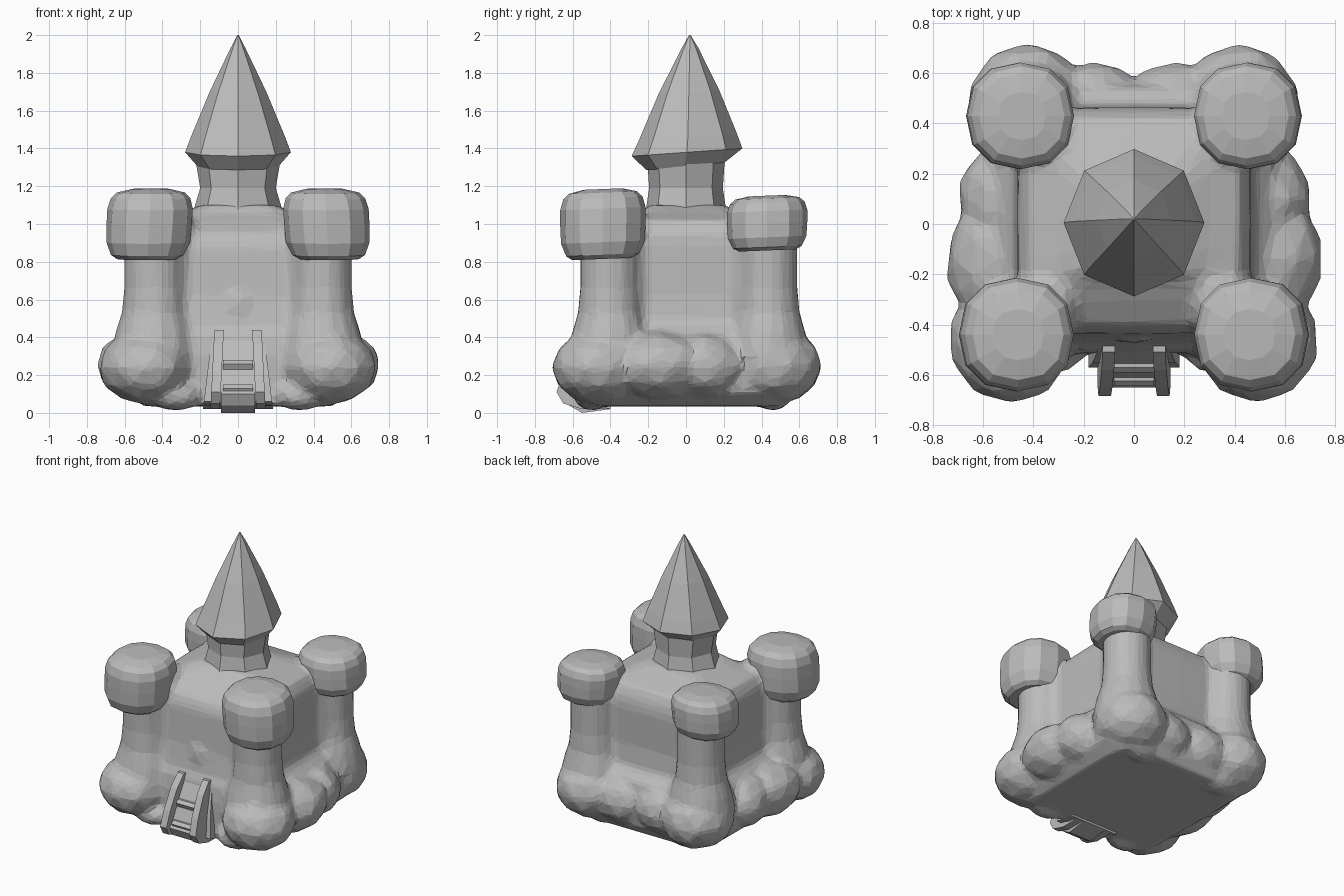
import bpy, bmesh, math, random
from mathutils import Vector

random.seed(4)
cube = bpy.data.objects.get("Cube")
if cube:
    bpy.data.objects.remove(cube, do_unlink=True)

stone = bpy.data.materials.new("grey stone")
stone.use_nodes = True
GREY = (0.5, 0.5, 0.5, 1)
stone.diffuse_color = GREY
stone.node_tree.nodes["Principled BSDF"].inputs["Base Color"].default_value = GREY


def finish(name, bm):
    bmesh.ops.recalc_face_normals(bm, faces=bm.faces)
    mesh = bpy.data.meshes.new(name)
    bm.to_mesh(mesh)
    bm.free()
    mesh.materials.append(stone)
    obj = bpy.data.objects.new(name, mesh)
    bpy.context.collection.objects.link(obj)
    return obj


def loft(name, rings, sides, power=2, tilt=0.0):
    """Rings of (z, centre x, centre y, radius x, radius y); high power is squarer."""
    def squared(c):
        return math.copysign(abs(c) ** (2 / power), c)
    bm = bmesh.new()
    loops = []
    for z, cx, cy, rx, ry in rings:
        loop = []
        for i in range(sides):
            a = math.tau * i / sides
            dy = ry * squared(math.sin(a))
            loop.append(bm.verts.new((cx + rx * squared(math.cos(a)), cy + dy, z + tilt * dy)))
        loops.append(loop)
    for low, high in zip(loops, loops[1:]):
        for i in range(sides):
            j = (i + 1) % sides
            bm.faces.new((low[i], low[j], high[j], high[i]))
    bm.faces.new(loops[0][::-1])
    bm.faces.new(loops[-1])
    return finish(name, bm)


def boulder(name, centre, size, rough=0.03):
    bm = bmesh.new()
    bmesh.ops.create_icosphere(bm, subdivisions=2, radius=1)
    for v in bm.verts:
        k = 1 + random.uniform(-rough, rough)
        v.co = Vector([c + s * k * p for c, s, p in zip(centre, size, v.co)])
    return finish(name, bm)


def side_profile(name, outline, x0, x1, flare=0.0):
    """Extrude a (y, z) outline from x0 to x1, spreading towards the ground."""
    bm = bmesh.new()
    a, b = [[bm.verts.new((x + math.copysign(flare * (0.44 - z), x), y, z))
             for y, z in outline] for x in (x0, x1)]
    for i in range(len(a)):
        j = (i + 1) % len(a)
        bm.faces.new((a[i], a[j], b[j], b[i]))
    bm.faces.new(a)
    bm.faces.new(b[::-1])
    return finish(name, bm)


def fuse(name, parts):
    """Melt overlapping parts into one soft, faceted shell."""
    bm = bmesh.new()
    for part in parts:
        bm.from_mesh(part.data)
        bpy.data.objects.remove(part, do_unlink=True)
    obj = finish(name, bm)
    remesh = obj.modifiers.new("melt", "REMESH")
    remesh.mode = 'VOXEL'
    remesh.voxel_size = 0.02
    soften = obj.modifiers.new("soften", "SMOOTH")
    soften.factor = 0.5
    soften.iterations = 8
    facets = obj.modifiers.new("facets", "DECIMATE")
    facets.ratio = 0.08
    return obj


# Foundation and main hall with a sloping roof
walls = [
    loft("foundation", [
        (0.035, 0, 0.00, 0.50, 0.52),
        (0.11, 0, 0.025, 0.59, 0.54),
        (0.30, 0, 0.025, 0.59, 0.54),
        (0.41, 0, 0.02, 0.55, 0.52),
        (0.47, 0, 0.00, 0.49, 0.47),
    ], 32, 8),
    loft("main_hall", [
        (0.38, 0, 0.01, 0.51, 0.50),
        (0.47, 0, 0.00, 0.48, 0.475),
        (0.62, 0, 0.005, 0.465, 0.455),
        (0.88, 0, 0.015, 0.465, 0.45),
        (0.95, 0, 0.025, 0.46, 0.43),
        (1.02, 0, 0.06, 0.42, 0.36),
        (1.06, 0, 0.04, 0.30, 0.27),
        (1.10, 0, 0.00, 0.20, 0.20),
    ], 32, 6),
    boulder("arched_boss", (0, -0.445, 0.56), (0.085, 0.03, 0.09), 0.0),
]

# Keep and its pointed roof
loft("keep_neck", [
    (1.02, 0, 0, 0.26, 0.25),
    (1.09, 0, 0, 0.23, 0.21),
    (1.19, 0, 0, 0.20, 0.195),
    (1.34, 0, 0, 0.225, 0.205),
], 8)
loft("keep_spire", [
    (1.30, 0, -0.01, 0.21, 0.20),
    (1.38, 0, 0.005, 0.28, 0.293),
    (1.46, 0, 0.01, 0.25, 0.26),
    (1.70, 0, 0.015, 0.15, 0.16),
    (1.93, 0, 0.02, 0.04, 0.045),
    (2.00, 0, 0.02, 0.004, 0.004),
], 8, 2, 0.07)


# Corner towers: footing, shaft and flared head
def tower(label, side, foot, foot_size, shaft, head, head_r, low, high):
    sx, sy = side * shaft[0], shaft[1]
    walls.append(boulder("footing", (side * foot[0], foot[1], foot[2]), foot_size, 0.02))
    walls.append(loft("shaft", [
        (0.30, sx, sy, 0.23, 0.23),
        (0.43, sx, sy, 0.205, 0.20),
        (0.53, sx, sy, 0.172, 0.17),
        (0.66, sx, sy, 0.16, 0.158),
        (low + 0.07, sx, sy, 0.16, 0.158),
    ], 14))
    # Buttress and roof web joining the tower to the hall
    wx, wy = side * 0.36, shaft[1] * 0.8
    walls.append(loft("web", [
        (0.45, wx, wy, 0.16, 0.16),
        (0.97, wx, wy, 0.15, 0.15),
        (1.06, wx, wy, 0.10, 0.10),
    ], 12))
    hx, hy = side * head[0], head[1]
    span = high - low
    profile = [(0, 0.72), (0.06, 0.86), (0.24, 0.98), (0.5, 1.0), (0.72, 1.0),
               (0.87, 0.93), (0.95, 0.80), (1, 0.45)]
    loft(f"{label}_head", [
        (low + t * span, hx + side * 0.02 * (1 - t), hy, r * head_r, r * head_r)
        for t, r in profile], 12, 2.3, 0.04)


for side, word in ((1, "left"), (-1, "right")):
    tower(f"front_{word}_tower", side, (0.49, -0.46, 0.24), (0.25, 0.257, 0.2),
          (0.445, -0.405), (0.46, -0.44), 0.226, 0.815, 1.185)
    tower(f"back_{word}_tower", side, (0.42, 0.465, 0.25), (0.25, 0.257, 0.21),
          (0.425, 0.435), (0.445, 0.43), 0.212, 0.86, 1.15)

    # Rocks along the sides and back, and the low feet under the corners
    walls.append(boulder("side_rock", (side * 0.53, -0.14, 0.25), (0.22, 0.28, 0.185), 0.04))
    walls.append(boulder("rear_side_rock", (side * 0.515, 0.10, 0.25), (0.19, 0.22, 0.18), 0.04))
    walls.append(boulder("back_rock", (side * 0.165, 0.47, 0.24), (0.22, 0.175, 0.18), 0.02))
    for y in (-0.5, 0.46):
        walls.append(boulder("corner_foot", (side * 0.33, y, 0.09), (0.14, 0.10, 0.08), 0.0))

    # Sloping gate rail
    rail = [(-0.40, 0.44), (-0.51, 0.44), (-0.58, 0.36), (-0.65, 0.22),
            (-0.685, 0.11), (-0.65, 0.05), (-0.55, 0.02), (-0.40, 0.02)]
    side_profile(f"gate_{word}_rail", rail, side * 0.075, side * 0.125, 0.05)

fuse("castle_walls_and_footings", walls)

# Gate plinth, recessed ramp and its steps
plinth = [(-0.40, 0.42), (-0.49, 0.42), (-0.55, 0.20), (-0.57, 0.06), (-0.40, 0.02)]
side_profile("gate_plinth", plinth, -0.135, 0.135, 0.12)
ramp = [(-0.40, 0.41), (-0.49, 0.41), (-0.55, 0.29), (-0.61, 0.15),
        (-0.65, 0.10), (-0.62, 0.04), (-0.55, 0.0), (-0.40, 0.02)]
side_profile("gate_ramp", ramp, -0.09, 0.09)
for i, (y, z) in enumerate([(-0.57, 0.28), (-0.625, 0.15)]):
    step = [(y, z), (y - 0.02, z - 0.02), (y, z - 0.06), (y + 0.06, z - 0.06), (y + 0.06, z)]
    side_profile(f"gate_step_{i + 1}", step, -0.08, 0.08)
